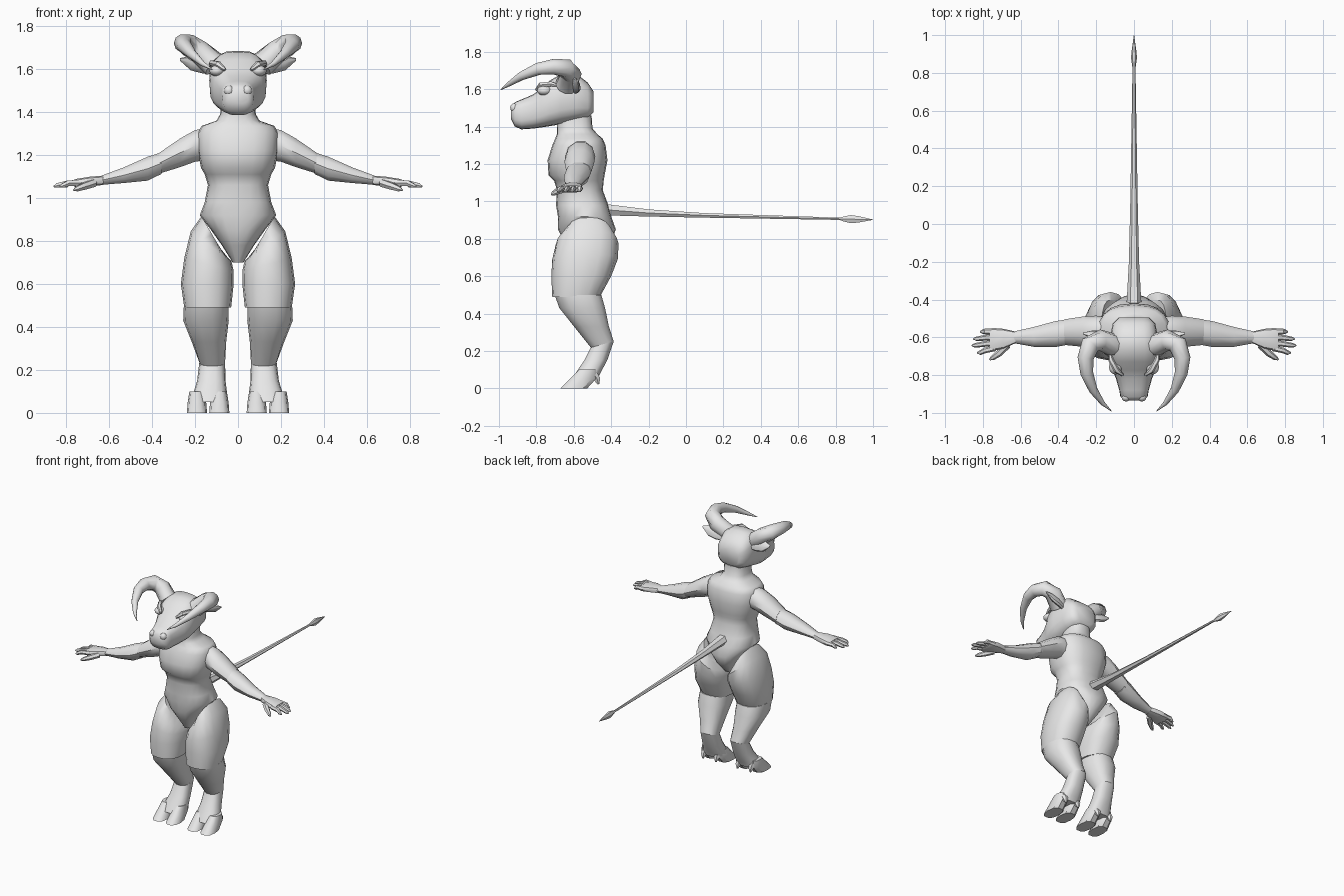
import bpy, bmesh, math
from mathutils import Vector

grey = bpy.data.materials.new("plain_grey")
grey.diffuse_color = (0.8, 0.8, 0.8, 1)


def finish(name, bm, mirror, angle):
    bmesh.ops.recalc_face_normals(bm, faces=bm.faces[:])
    me = bpy.data.meshes.new(name)
    bm.to_mesh(me)
    bm.free()
    me.materials.append(grey)
    ob = bpy.data.objects.new(name, me)
    bpy.context.collection.objects.link(ob)
    bpy.ops.object.select_all(action='DESELECT')
    ob.select_set(True)
    bpy.context.view_layer.objects.active = ob
    bpy.ops.object.shade_smooth_by_angle(angle=math.radians(angle))
    if mirror:
        mod = ob.modifiers.new("mirror", 'MIRROR')
        mod.use_mirror_merge = False
    return ob


def loft(name, rings, n=14, power=1.0, mirror=False, angle=40):
    """Skin rings given as (centre, half axis u, half axis v)."""
    bm = bmesh.new()
    loops = []
    for c, u, v in rings:
        c, u, v = Vector(c), Vector(u), Vector(v)
        loop = []
        for i in range(n):
            a = 2 * math.pi * i / n
            f = [math.copysign(abs(t) ** power, t) if abs(t) > 1e-6 else 0
                 for t in (math.cos(a), math.sin(a))]
            loop.append(bm.verts.new(c + u * f[0] + v * f[1]))
        loops.append(loop)
    for a, b in zip(loops, loops[1:]):
        for i in range(n):
            j = (i + 1) % n
            bm.faces.new((a[i], a[j], b[j], b[i]))
    bm.faces.new(loops[0])
    bm.faces.new(loops[-1])
    return finish(name, bm, mirror, angle)


def column(name, rows, **kw):
    """Upright loft; rows are z, x0, x1, y0, y1, rise along x, rise along y."""
    rings = []
    for r in rows:
        z, x0, x1, y0, y1, tx, ty = tuple(r) + (0,) * (7 - len(r))
        rings.append((((x0 + x1) / 2, (y0 + y1) / 2, z),
                      ((x1 - x0) / 2, 0, tx), (0, (y1 - y0) / 2, ty)))
    return loft(name, rings, **kw)


def arm_part(name, rows, **kw):
    """Sideways loft; rows are x, y0, y1, z0, z1."""
    return loft(name, [((x, (a + b) / 2, (c + d) / 2), (0, (b - a) / 2, 0),
                        (0, 0, (d - c) / 2)) for x, a, b, c, d in rows],
                mirror=True, **kw)


def tube(name, pts, n=8, flat=1.0, mirror=True, **kw):
    """Round loft along points x, y, z, radius."""
    rings = []
    for i, p in enumerate(pts):
        a, b = pts[max(i - 1, 0)], pts[min(i + 1, len(pts) - 1)]
        t = (Vector(b[:3]) - Vector(a[:3])).normalized()
        u = t.cross(Vector((0, 0, 1))).normalized()
        rings.append((p[:3], u * p[3], u.cross(t) * p[3] * flat))
    return loft(name, rings, n=n, mirror=mirror, **kw)


def ball(name, c, r, mirror=True):
    bm = bmesh.new()
    bmesh.ops.create_uvsphere(bm, u_segments=12, v_segments=8, radius=1)
    for v in bm.verts:
        v.co = Vector([c[k] + v.co[k] * r[k] for k in range(3)])
    return finish(name, bm, mirror, 60)


# torso, from crotch to neck
torso = [(.70, .025, -.60, -.47), (.78, .075, -.65, -.40), (.85, .125, -.685, -.375),
         (.92, .178, -.685, -.40), (.98, .155, -.695, -.415), (1.06, .14, -.69, -.445),
         (1.11, .155, -.705, -.44), (1.14, .172, -.735, -.435), (1.22, .188, -.74, -.42),
         (1.30, .19, -.715, -.43), (1.335, .17, -.70, -.445), (1.36, .10, -.69, -.475),
         (1.39, .083, -.69, -.50), (1.46, .078, -.685, -.505)]
column("torso", [(z, -w, w, a, b) for z, w, a, b in torso], n=20, power=.8, angle=50)

# legs
column("thigh", [(.83, .07, .17, -.64, -.40, .085), (.775, .03, .22, -.695, -.36, .07),
                 (.69, .02, .25, -.715, -.365, .03), (.60, .02, .266, -.72, -.40),
                 (.49, .032, .25, -.715, -.46)], n=16, power=.85, mirror=True)
column("shin", [(.50, .045, .252, -.705, -.45), (.43, .043, .255, -.68, -.43),
                (.33, .055, .215, -.60, -.41), (.235, .06, .18, -.51, -.385, 0, .017)],
       n=14, power=.85, mirror=True)
column("foot", [(.235, .06, .18, -.51, -.385, 0, .017), (.15, .058, .19, -.545, -.42),
                (.085, .05, .21, -.59, -.455), (.05, .048, .222, -.61, -.47)],
       n=14, power=.8, mirror=True)
for side, x0, x1 in (("inner", .04, .134), ("outer", .144, .238)):
    m = (x0 + x1) / 2
    column(side + "_hoof", [(.10, m - .035, m + .035, -.575, -.48),
                            (.05, x0 + .004, x1 - .004, -.625, -.48),
                            (0, x0, x1, -.675, -.525)], n=10, power=.8, mirror=True)
    tube(side + "_dewclaw", [(m, -.50, .09, .02), (m, -.475, .05, .02),
                             (m, -.468, .022, .006)], n=6)

# arms
arm_part("upper_arm", [(.165, -.63, -.49, 1.17, 1.325), (.20, -.645, -.485, 1.165, 1.32),
                       (.27, -.65, -.49, 1.14, 1.28), (.37, -.64, -.505, 1.11, 1.21)],
         n=10)
arm_part("forearm", [(.355, -.64, -.505, 1.11, 1.215), (.42, -.652, -.515, 1.078, 1.195),
                     (.53, -.65, -.545, 1.068, 1.145), (.64, -.63, -.57, 1.06, 1.103)],
         n=10)
arm_part("palm", [(.625, -.63, -.57, 1.06, 1.105), (.69, -.66, -.555, 1.054, 1.10),
                  (.75, -.672, -.55, 1.048, 1.09), (.765, -.665, -.555, 1.055, 1.085)],
         n=10, power=.7)
fingers = [(-.568, -.57, .815), (-.597, -.608, .85), (-.627, -.643, .858), (-.657, -.682, .83)]
for k, (y0, y1, tip) in enumerate(fingers):
    tube("finger_%d" % (k + 1), [(.735, y0, 1.07, .016), (.79, (y0 + y1) / 2, 1.069, .015),
                                 (tip - .015, y1, 1.058, .012), (tip, y1, 1.052, .004)], n=6)
tube("thumb", [(.67, -.64, 1.07, .02), (.715, -.685, 1.055, .018),
               (.75, -.71, 1.042, .013), (.765, -.718, 1.036, .004)], n=6)

# head and muzzle, from nape to nose
head = [(-.495, .08, 1.475, 1.59), (-.525, .112, 1.445, 1.635), (-.59, .125, 1.428, 1.685),
        (-.67, .134, 1.412, 1.68), (-.73, .132, 1.402, 1.645), (-.775, .113, 1.395, 1.60),
        (-.82, .095, 1.389, 1.57), (-.88, .078, 1.385, 1.545), (-.915, .072, 1.40, 1.53),
        (-.935, .05, 1.44, 1.51)]
loft("head", [((0, y, (a + b) / 2), (w, 0, 0), (0, 0, (b - a) / 2)) for y, w, a, b in head],
     n=20, power=.7, angle=50)
ball("eye", (.098, -.757, 1.592), (.035, .04, .026))
tube("brow", [(.06, -.80, 1.597, .008), (.092, -.775, 1.622, .016),
              (.122, -.72, 1.628, .014), (.13, -.67, 1.615, .005)], n=6)
ball("nostril", (.042, -.918, 1.50), (.024, .022, .024))

# horns and ears
tube("horn", [(.11, -.64, 1.62, .06), (.18, -.615, 1.68, .057), (.232, -.64, 1.712, .052),
              (.256, -.71, 1.72, .043), (.25, -.79, 1.708, .034), (.215, -.88, 1.67, .023),
              (.165, -.95, 1.625, .012), (.12, -.99, 1.597, .002)], n=10, angle=50)
loft("ear", [((.11, -.60, 1.60), (0, .018, 0), (0, -.004, .025)),
             ((.165, -.59, 1.618), (0, .022, 0), (0, -.012, .038)),
             ((.22, -.585, 1.628), (0, .018, 0), (0, -.012, .034)),
             ((.27, -.58, 1.645), (0, .004, 0), (0, -.002, .006))], n=8, mirror=True)

# tail with a pointed tuft
tail = [(-.45, .96, .042, .036), (-.40, .953, .038, .033), (-.20, .938, .027, .022),
        (.10, .925, .02, .014), (.82, .907, .008, .007), (.84, .906, .010, .014),
        (.88, .905, .016, .025), (.92, .904, .012, .02), (1.0, .902, .001, .001)]
loft("tail", [((0, y, z), (w, 0, 0), (0, 0, h)) for y, z, w, h in tail], n=6, angle=30)
